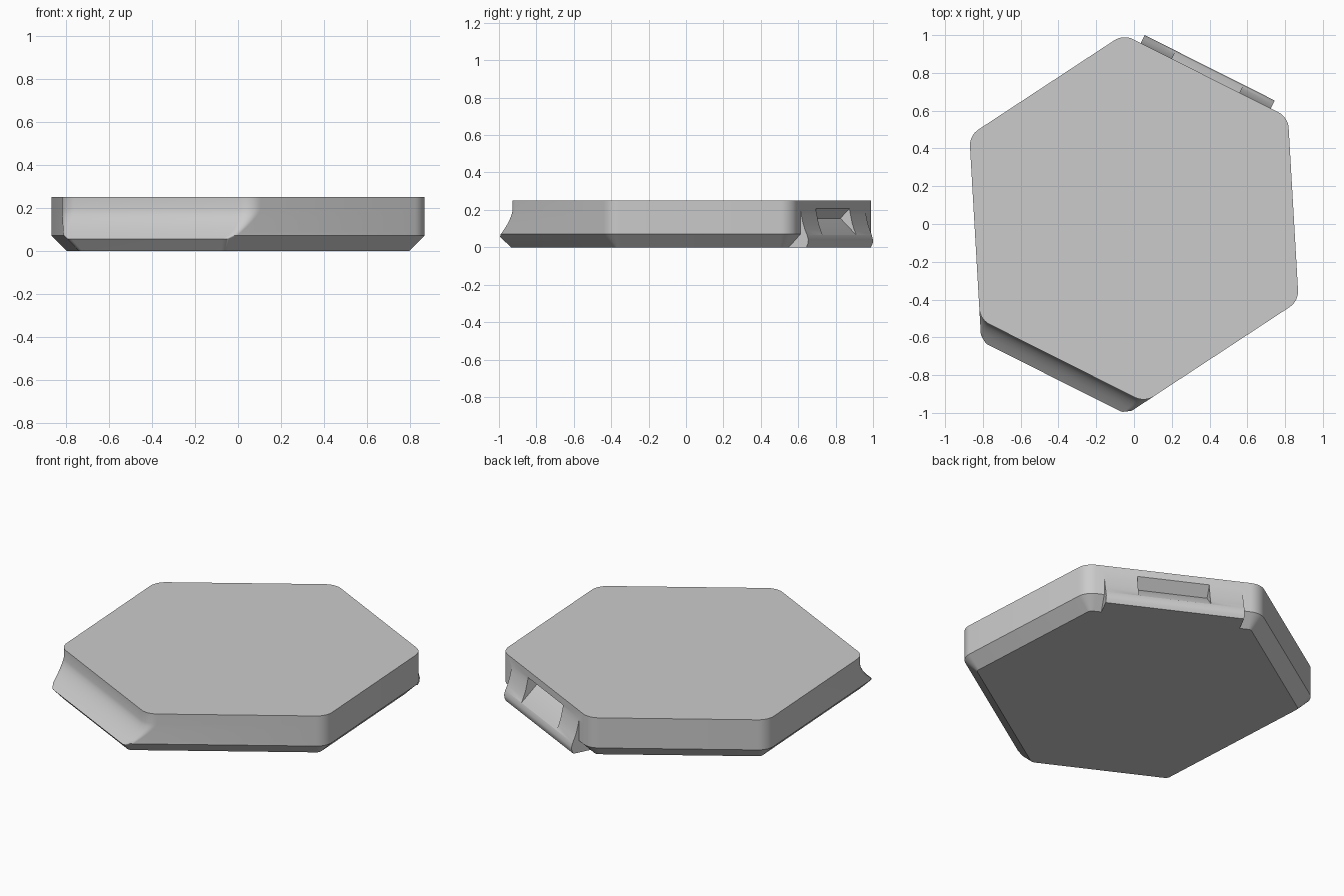
import bpy
import bmesh
from math import cos, sin, radians
from mathutils import Vector

if "Cube" in bpy.data.objects:
    bpy.data.objects.remove(bpy.data.objects["Cube"], do_unlink=True)

TURN = 3.3            # rotation of the hexagon in degrees
CENTRE_Y = 0.03
APOTHEM = 0.845
LIP_SIDE, SOCKET_SIDE = 4, 1
ARC_STEPS = 8

grey = bpy.data.materials.new("plain grey")
grey.use_nodes = True
grey.diffuse_color = (0.6, 0.6, 0.6, 1)
grey.node_tree.nodes["Principled BSDF"].inputs["Base Color"].default_value = (0.6, 0.6, 0.6, 1)


def direction(side):
    a = radians(TURN + 60 * side)
    return Vector((cos(a), sin(a)))


def make_object(name, bm):
    bmesh.ops.recalc_face_normals(bm, faces=bm.faces)
    mesh = bpy.data.meshes.new(name)
    bm.to_mesh(mesh)
    bm.free()
    mesh.materials.append(grey)
    obj = bpy.data.objects.new(name, mesh)
    bpy.context.collection.objects.link(obj)
    return obj


def loft(name, rings):
    """Skin closed rings of equal length and cap both ends."""
    bm = bmesh.new()
    loops = [[bm.verts.new(p) for p in ring] for ring in rings]
    for low, high in zip(loops, loops[1:]):
        for i in range(len(low)):
            j = (i + 1) % len(low)
            bm.faces.new((low[i], low[j], high[j], high[i]))
    bm.faces.new(loops[0])
    bm.faces.new(loops[-1])
    return make_object(name, bm)


def hex_ring(z):
    """Rounded hexagon at height z, chamfered below, one side flared into a lip."""
    slope = max(0, 0.07 - z)
    dist = [APOTHEM - slope] * 6
    radius = [0.1 - slope] * 6
    t = max(0, (0.19 - z) / 0.135)
    dist[LIP_SIDE] = APOTHEM + 0.1 * t ** 1.6 if z >= 0.055 else 0.895
    if z < 0.19:
        for corner in (LIP_SIDE - 1, LIP_SIDE):
            radius[corner] = 0.03 + 0.07 * (z / 0.19) ** 2
    ring = []
    for i in range(6):
        n1, n2, r = direction(i), direction(i + 1), radius[i]
        d1, d2 = dist[i] - r, dist[(i + 1) % 6] - r
        det = n1.x * n2.y - n1.y * n2.x
        c = Vector((d1 * n2.y - d2 * n1.y, n1.x * d2 - n2.x * d1)) / det
        for k in range(ARC_STEPS + 1):
            p = c + r * direction(i + k / ARC_STEPS)
            ring.append((p.x, p.y + CENTRE_Y, z))
    return ring


def side_prism(name, profile, half_length):
    """Extrude a (distance, height) profile along the socket side."""
    n = direction(SOCKET_SIDE)
    along = Vector((n.y, -n.x))
    rings = []
    for s in (-half_length, half_length):
        pts = [(n * d + along * s, z) for d, z in profile]
        rings.append([(p.x, p.y + CENTRE_Y, z) for p, z in pts])
    return loft(name, rings)


def combine(target, tool, operation):
    mod = target.modifiers.new(operation.lower(), 'BOOLEAN')
    mod.operation = operation
    mod.solver = 'EXACT'
    mod.object = tool
    bpy.context.view_layer.objects.active = target
    bpy.ops.object.modifier_apply(modifier=mod.name)
    bpy.data.objects.remove(tool, do_unlink=True)


# Hexagonal slab with chamfered underside and coved lip
heights = [0, 0.055, 0.07, 0.09, 0.11, 0.13, 0.15, 0.17, 0.19, 0.25]
tile = loft("hexagonal_tile", [hex_ring(z) for z in heights])

# Flared pad on the side opposite the lip
pad = side_prism("flared_pad", [
    (0.76, 0), (0.88, 0), (0.89, 0.02), (0.892, 0.04), (0.885, 0.065), (0.872, 0.095),
    (0.86, 0.13), (0.851, 0.17), (0.842, 0.215), (0.76, 0.2)], 0.385)
combine(tile, pad, 'UNION')

# Wedge-shaped pocket in the pad
pocket = side_prism("pocket_cutter", [(0.79, 0.155), (0.95, 0.004), (0.95, 0.309)], 0.2)
pocket.hide_render = True
combine(tile, pocket, 'DIFFERENCE')

bpy.ops.object.select_all(action='DESELECT')
tile.select_set(True)
bpy.context.view_layer.objects.active = tile
bpy.ops.object.shade_smooth_by_angle(angle=radians(28))
